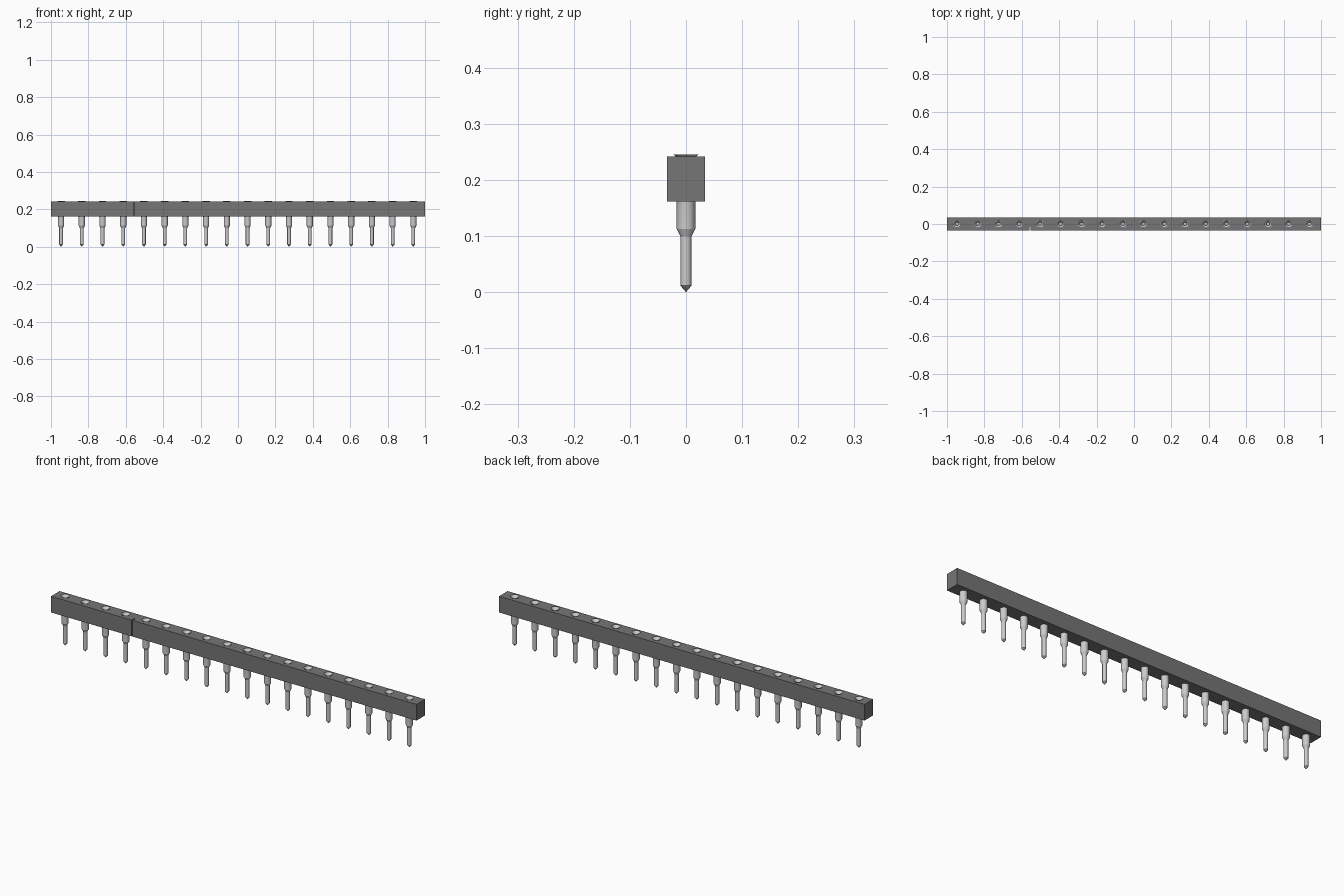
import bpy, bmesh, math

cube = bpy.data.objects.get("Cube")
if cube:
    bpy.data.objects.remove(cube)

PIN_COUNT, PITCH, FIRST_X = 18, 0.1108, -0.946
SIDES = 16
BOTTOM, TOP, HALF_Y = 0.1615, 0.2415, 0.0335


def material(name, value):
    mat = bpy.data.materials.new(name)
    mat.use_nodes = True
    colour = (value, value, value, 1)
    mat.diffuse_color = colour
    mat.node_tree.nodes["Principled BSDF"].inputs["Base Color"].default_value = colour
    return mat


def add_object(name, bm, mat):
    mesh = bpy.data.meshes.new(name)
    bmesh.ops.recalc_face_normals(bm, faces=bm.faces)
    bm.to_mesh(mesh)
    bm.free()
    mesh.materials.append(mat)
    obj = bpy.data.objects.new(name, mesh)
    bpy.context.collection.objects.link(obj)
    return obj


def select_only(obj):
    bpy.ops.object.select_all(action="DESELECT")
    obj.select_set(True)
    bpy.context.view_layer.objects.active = obj


plastic = material("dark grey plastic", 0.18)
metal = material("light grey metal", 0.6)
pin_xs = [FIRST_X + PITCH * i for i in range(PIN_COUNT)]

# Housing strip: plan outline with a thin seam notch in the front, extruded up
seam, gap, depth = -0.556, 0.002, 0.02
outline = [(-1, -HALF_Y), (seam - gap, -HALF_Y), (seam - gap, depth - HALF_Y),
           (seam + gap, depth - HALF_Y), (seam + gap, -HALF_Y),
           (1, -HALF_Y), (1, HALF_Y), (-1, HALF_Y)]
bm = bmesh.new()
base = bm.faces.new([bm.verts.new((x, y, BOTTOM)) for x, y in outline])
extruded = bmesh.ops.extrude_face_region(bm, geom=[base], use_keep_orig=True)
top_verts = [g for g in extruded["geom"] if isinstance(g, bmesh.types.BMVert)]
bmesh.ops.translate(bm, verts=top_verts, vec=(0, 0, TOP - BOTTOM))
housing = add_object("housing", bm, plastic)

# Blind socket holes in the top of the housing
bm = bmesh.new()
for x in pin_xs:
    hole = bmesh.ops.create_cone(bm, cap_ends=True, segments=SIDES,
                                 radius1=0.0175, radius2=0.0175, depth=0.1)
    bmesh.ops.translate(bm, verts=hole["verts"], vec=(x, 0, TOP))
cutter = add_object("hole_cutter", bm, plastic)
cutter.hide_render = True
cut = housing.modifiers.new("holes", "BOOLEAN")
cut.object = cutter
cut.operation = "DIFFERENCE"
cut.solver = "EXACT"
select_only(housing)
bpy.ops.object.modifier_apply(modifier=cut.name)
bpy.data.objects.remove(cutter)

# Turned pin: pointed tip, thin leg, thick barrel, flared rim and funnel bore
profile = [(0, 0), (0.0098, 0.0115), (0.0098, 0.099), (0.0165, 0.113),
           (0.0165, 0.238), (0.018, 0.2415), (0.022, 0.245),
           (0.019, 0.245), (0.009, 0.232), (0.009, 0.205), (0, 0.205)]
bm = bmesh.new()
points = [bm.verts.new((r, 0, z)) for r, z in profile]
edges = [bm.edges.new(pair) for pair in zip(points, points[1:])]
bmesh.ops.spin(bm, geom=points + edges, cent=(0, 0, 0), axis=(0, 0, 1),
               angle=math.tau, steps=SIDES, use_merge=True)
bmesh.ops.remove_doubles(bm, verts=bm.verts, dist=0.00001)
pin = add_object("pin_1", bm, metal)
select_only(pin)
bpy.ops.object.shade_smooth_by_angle(angle=math.radians(25))

# Row of identical pins
pin.location.x = pin_xs[0]
for i, x in enumerate(pin_xs[1:], 2):
    copy = pin.copy()
    copy.name = f"pin_{i}"
    copy.location.x = x
    bpy.context.collection.objects.link(copy)
